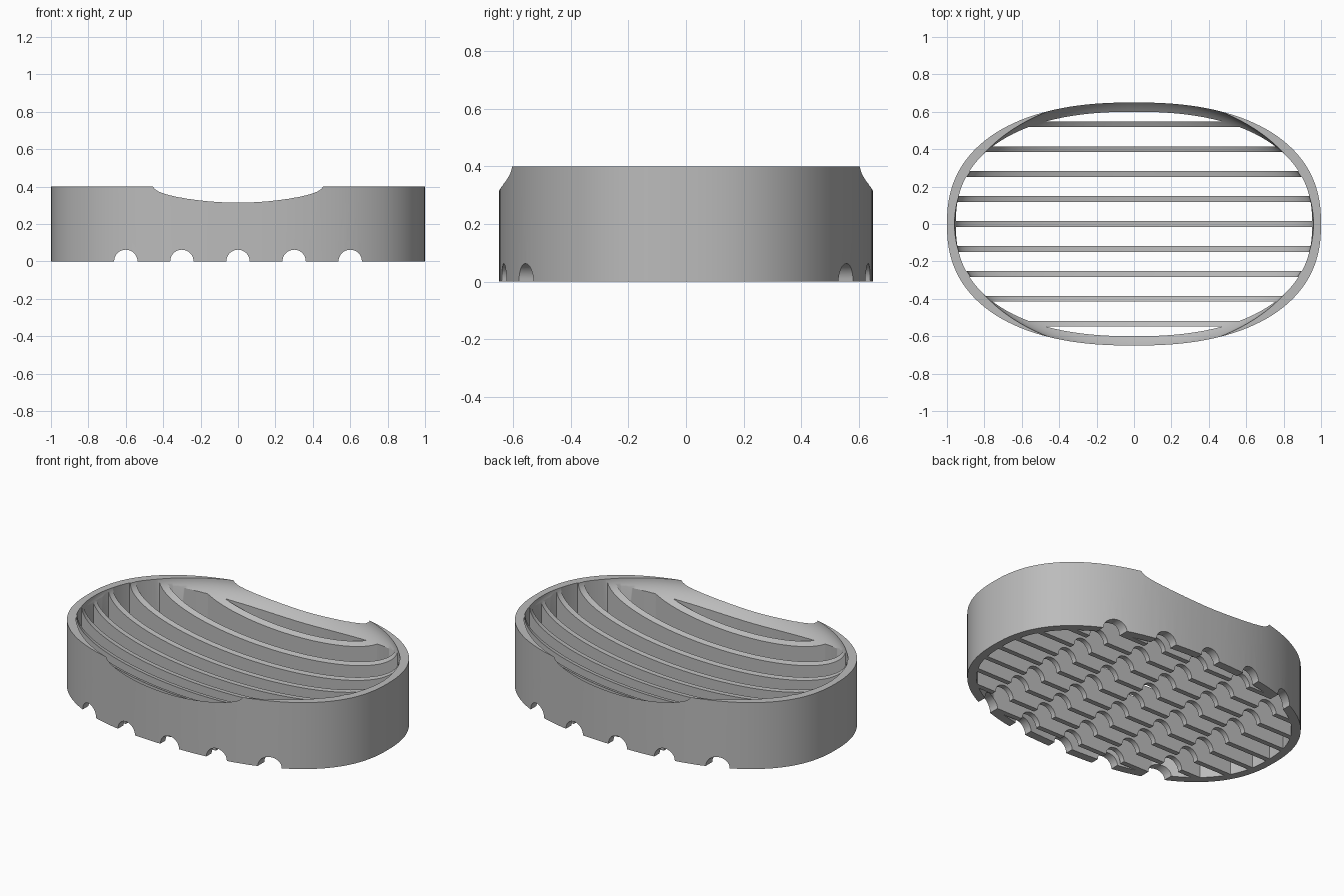
import bpy, bmesh, math

HEIGHT, POWER = 0.4, 2.35
OUTER, INNER = (1.0, 0.65), (0.953, 0.6)
PITCH, SLAT = 0.1333, 0.031

cube = bpy.data.objects.get("Cube")
if cube:
    bpy.data.objects.remove(cube, do_unlink=True)

grey = bpy.data.materials.new("matte grey")
grey.use_nodes = True
colour = (0.5, 0.5, 0.5, 1)
grey.diffuse_color = colour
grey.node_tree.nodes["Principled BSDF"].inputs["Base Color"].default_value = colour


def signed_power(v, p):
    return math.copysign(abs(v) ** p, v)


def oval(size, steps=128):
    """Points of a slightly squared oval outline."""
    turn = [2 * math.pi * i / steps for i in range(steps)]
    return [(size[0] * signed_power(math.cos(t), 2 / POWER),
             size[1] * signed_power(math.sin(t), 2 / POWER)) for t in turn]


def prism(bm, points, z0, z1):
    face = bm.faces.new([bm.verts.new((x, y, z0)) for x, y in points])
    top = bmesh.ops.extrude_face_region(bm, geom=[face])["geom"]
    verts = [v for v in top if isinstance(v, bmesh.types.BMVert)]
    bmesh.ops.translate(bm, vec=(0, 0, z1 - z0), verts=verts)


def clip(points, y0, y1):
    """Keep the strip of a convex outline between two y values."""
    for limit, side in ((y0, 1), (y1, -1)):
        kept = []
        for a, b in zip(points, points[1:] + points[:1]):
            da, db = side * (a[1] - limit), side * (b[1] - limit)
            if da >= 0:
                kept.append(a)
            if da * db < 0:
                t = da / (da - db)
                kept.append((a[0] + t * (b[0] - a[0]), limit))
        points = kept
    return points


def make(name, bm):
    bmesh.ops.recalc_face_normals(bm, faces=bm.faces)
    mesh = bpy.data.meshes.new(name)
    bm.to_mesh(mesh)
    bm.free()
    obj = bpy.data.objects.new(name, mesh)
    bpy.context.collection.objects.link(obj)
    mesh.materials.append(grey)
    return obj


# Solid oval block
bm = bmesh.new()
prism(bm, oval(OUTER), 0, HEIGHT)
dish = make("slatted_dish", bm)

# Drain gaps that leave the rim and nine slats
bm = bmesh.new()
for i in range(-5, 5):
    low, high = i * PITCH + SLAT / 2, (i + 1) * PITCH - SLAT / 2
    low = -1 if i == -5 else low
    high = 1 if i == 4 else high
    prism(bm, clip(oval(INNER), low, high), -0.1, HEIGHT + 0.1)
gaps = make("gap_cutter", bm)

# Shallow bowl hollowed from the top
bm = bmesh.new()
bmesh.ops.create_uvsphere(bm, u_segments=128, v_segments=64, radius=1)
bmesh.ops.scale(bm, vec=(0.96, 0.686, 0.27), verts=bm.verts)
bmesh.ops.translate(bm, vec=(0, 0, HEIGHT), verts=bm.verts)
bowl = make("bowl_cutter", bm)

# Five round drain channels under the base, running front to back
bm = bmesh.new()
for i in range(-2, 3):
    ring = [(i * 0.3 + 0.0625 * math.cos(math.pi * k / 16),
             0.0625 * math.sin(math.pi * k / 16)) for k in range(32)]
    ends = [[bm.verts.new((x, y, z)) for x, z in ring] for y in (-1, 1)]
    for end in ends:
        bm.faces.new(end)
    for k in range(32):
        n = (k + 1) % 32
        bm.faces.new((ends[0][k], ends[0][n], ends[1][n], ends[1][k]))
channels = make("channel_cutter", bm)

# Carve the block, then discard the cutters
bpy.ops.object.select_all(action="DESELECT")
bpy.context.view_layer.objects.active = dish
dish.select_set(True)
for cutter in (gaps, bowl, channels):
    cutter.hide_render = True
    mod = dish.modifiers.new(cutter.name, "BOOLEAN")
    mod.operation, mod.solver, mod.object = "DIFFERENCE", "EXACT", cutter
    bpy.ops.object.modifier_apply(modifier=mod.name)
    bpy.data.objects.remove(cutter, do_unlink=True)
bpy.ops.object.shade_smooth_by_angle(angle=math.radians(30))
